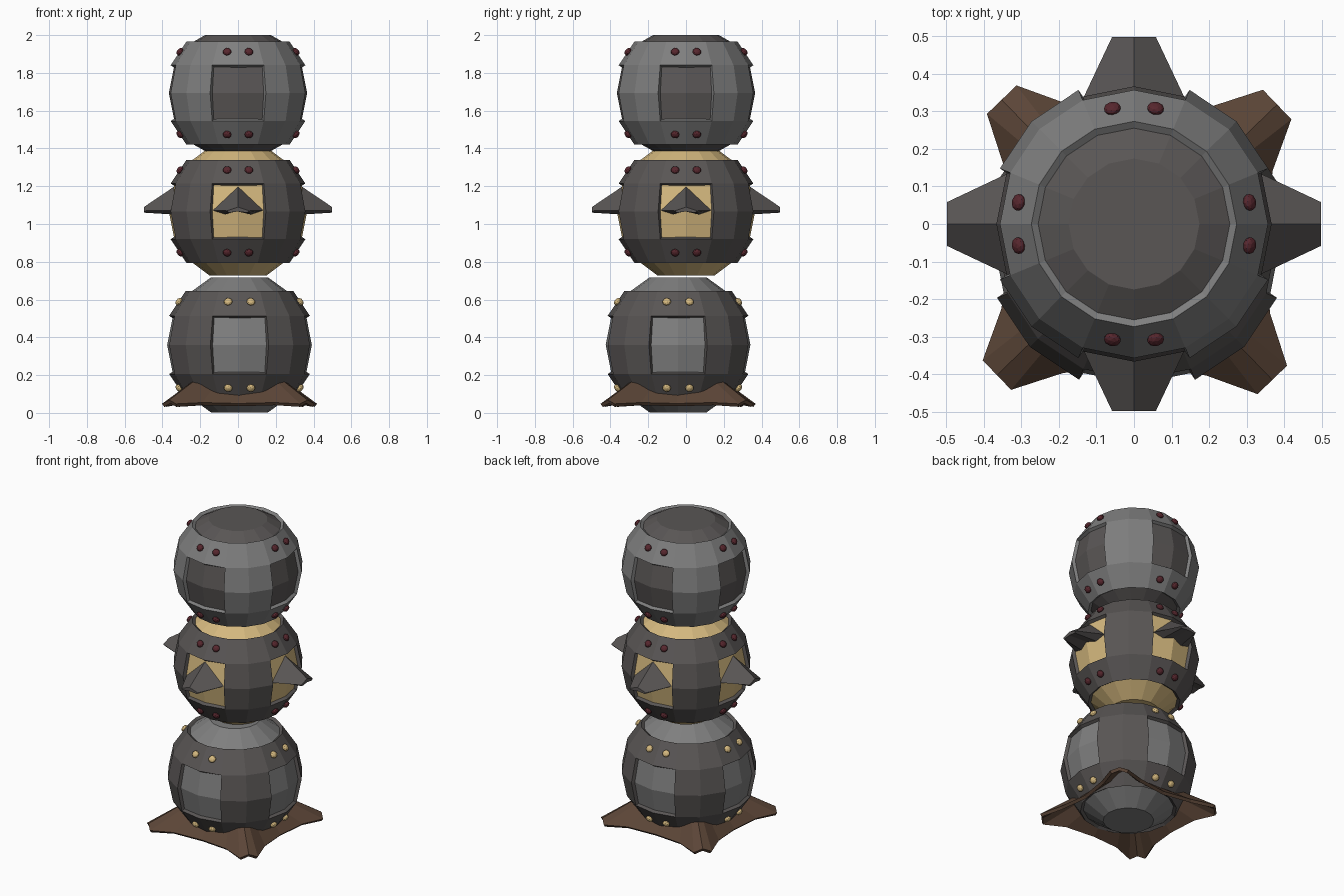
import bpy, bmesh
from math import sin, cos, pi, radians
from mathutils import Matrix, Vector

if "Cube" in bpy.data.objects:
    bpy.data.objects.remove(bpy.data.objects["Cube"])


def material(name, rgb):
    m = bpy.data.materials.new(name)
    m.use_nodes = True
    m.diffuse_color = (*rgb, 1)
    m.node_tree.nodes["Principled BSDF"].inputs["Base Color"].default_value = (*rgb, 1)
    return m


light_grey = material("light grey", (0.21, 0.21, 0.21))
dark_grey = material("dark warm grey", (0.10, 0.092, 0.09))
tan = material("tan", (0.66, 0.48, 0.21))
brown = material("brown", (0.105, 0.060, 0.038))
dark_red = material("dark red", (0.095, 0.020, 0.027))

SEGMENTS = 16


def finish(name, bm, mat, centre, thickness=0):
    bmesh.ops.recalc_face_normals(bm, faces=bm.faces)
    mesh = bpy.data.meshes.new(name)
    bm.to_mesh(mesh)
    bm.free()
    mesh.materials.append(mat)
    obj = bpy.data.objects.new(name, mesh)
    obj.location = centre
    bpy.context.collection.objects.link(obj)
    if thickness:
        mod = obj.modifiers.new("thickness", "SOLIDIFY")
        mod.thickness = thickness
        mod.offset = -1
    return obj


def lathe(bm, profile, keep=lambda row, seg: True):
    """Faceted surface of revolution; keep decides which faces exist."""
    rings = [[bm.verts.new((r * sin(2 * pi * s / SEGMENTS),
                            r * cos(2 * pi * s / SEGMENTS), z))
              for s in range(SEGMENTS)] for r, z in profile]
    for row in range(len(rings) - 1):
        for s in range(SEGMENTS):
            if keep(row, s):
                t = (s + 1) % SEGMENTS
                bm.faces.new((rings[row][s], rings[row][t],
                              rings[row + 1][t], rings[row + 1][s]))
    return rings


def core(name, centre, radius, cap_r, cap_z, mat):
    half = [(radius * cos(radians(a)), radius * sin(radians(a))) for a in (22.5, 45)]
    half.append((cap_r, cap_z))
    profile = [(r, -z) for r, z in reversed(half)] + [(radius, 0)] + half
    bm = bmesh.new()
    rings = lathe(bm, profile)
    bm.faces.new(rings[0])
    bm.faces.new(rings[-1])
    finish(name, bm, mat, centre)


def shell(name, centre, radius, mat):
    """Outer casing with one square window on each of the four sides."""
    profile = [(radius * cos(radians(a)), radius * sin(radians(a)))
               for a in (-45, -22.5, 0, 22.5, 45)]
    bm = bmesh.new()
    lathe(bm, profile, lambda row, s: not (row in (1, 2) and s % 4 in (0, 3)))
    finish(name, bm, mat, centre, 0.022)


def rivets(name, centre, radius, mat):
    """Pairs of studs above and below every window."""
    bm = bmesh.new()
    tilt = radians(35)
    for side in range(4):
        for off in (-1, 1):
            for up in (-1, 1):
                turn = side * pi / 2 + off * radians(10.6)
                place = (Matrix.Rotation(turn, 4, "Z")
                         @ Matrix.Rotation(-up * tilt, 4, "X")
                         @ Matrix.Translation((0, -radius * 0.99, 0))
                         @ Matrix.Diagonal((0.023, 0.015, 0.022, 1)))
                bmesh.ops.create_icosphere(bm, subdivisions=2, radius=1, matrix=place)
    finish(name, bm, mat, centre)


# Three stacked balls: core, casing and studs (the lowest sits slightly forward)
balls = (
    ("lower", (0.008, -0.042, 0.36), 0.383, 0.150, 0.358, light_grey, dark_grey, tan),
    ("middle", (0, 0, 1.067), 0.366, 0.150, 0.340, tan, dark_grey, dark_red),
    ("upper", (0, 0, 1.693), 0.366, 0.174, 0.307, dark_grey, light_grey, dark_red),
)
for label, centre, radius, cap_r, cap_z, core_mat, shell_mat, rivet_mat in balls:
    core(label + "_core", centre, radius, cap_r, cap_z, core_mat)
    shell(label + "_casing", centre, radius + 0.020, shell_mat)
    rivets(label + "_studs", centre, radius + 0.020, rivet_mat)

# Roof-shaped spikes on the middle ball: cross-sections as (x, z) loops
base_loop = [(-0.135, 1.072), (0, 1.20), (0.135, 1.072),
             (0.07, 1.05), (0, 1.07), (-0.07, 1.05)]
tip_loop = [(-0.058, 1.07), (0, 1.09), (0.058, 1.07),
            (0.05, 1.06), (0, 1.066), (-0.05, 1.06)]
for side, where in enumerate(("front", "left", "back", "right")):
    bm = bmesh.new()
    turn = Matrix.Rotation(side * pi / 2, 4, "Z")
    base, tip = ([bm.verts.new(turn @ Vector((x, y, z))) for x, z in loop]
                 for loop, y in ((base_loop, -0.335), (tip_loop, -0.498)))
    for i in range(len(base)):
        j = (i + 1) % len(base)
        bm.faces.new((base[i], base[j], tip[j], tip[i]))
    bm.faces.new(base)
    bm.faces.new(tip)
    finish(where + "_spike", bm, dark_grey, (0, 0, 0))

# Four-pointed ridged skirt: angle from ridge, inner r and z, outer r and z
section = [(-45, 0.29, 0.10, 0.335, 0.050), (-17, 0.30, 0.125, 0.405, 0.055),
           (-6, 0.31, 0.170, 0.521, 0.048), (0, 0.31, 0.182, 0.518, 0.068),
           (6, 0.31, 0.170, 0.521, 0.048), (17, 0.30, 0.125, 0.405, 0.055)]
bm = bmesh.new()
inner, outer = [], []
for corner in range(4):
    for a, ri, zi, ro, zo in section:
        t = radians(44 + 90 * corner + a)
        inner.append(bm.verts.new((ri * cos(t), ri * sin(t), zi)))
        outer.append(bm.verts.new((ro * cos(t), ro * sin(t), zo)))
for i in range(len(inner)):
    j = (i + 1) % len(inner)
    bm.faces.new((inner[i], outer[i], outer[j], inner[j]))
skirt = finish("base_skirt", bm, brown, (0.008, -0.042, 0), 0.02)
# thicken towards the underside
if skirt.data.polygons[0].normal.z < 0:
    skirt.data.flip_normals()
